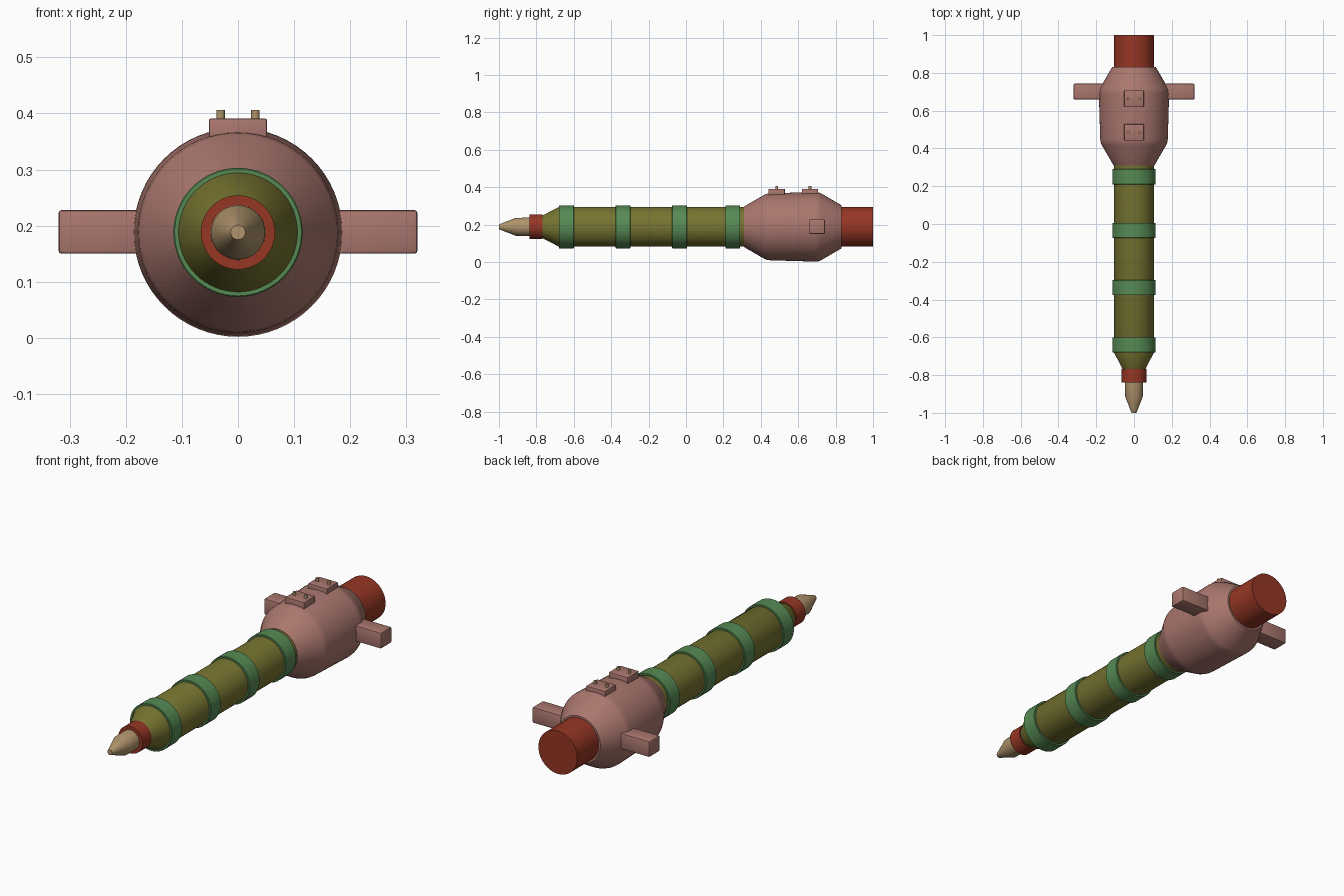
import bpy, bmesh, math

if "Cube" in bpy.data.objects:
    bpy.data.objects.remove(bpy.data.objects["Cube"])

AXIS_Z = 0.188   # height of the long axis


def srgb(r, g, b):
    f = lambda c: c / 12.92 if c <= 0.04045 else ((c + 0.055) / 1.055) ** 2.4
    return (f(r / 255), f(g / 255), f(b / 255), 1)


def material(name, rgb):
    m = bpy.data.materials.new(name)
    m.diffuse_color = srgb(*rgb)
    m.use_nodes = True
    m.node_tree.nodes["Principled BSDF"].inputs["Base Color"].default_value = m.diffuse_color
    return m


ROSE = material("dusty_rose", (170, 119, 110))
OLIVE = material("olive", (118, 115, 48))
GREEN = material("ring_green", (86, 138, 84))
RED = material("brick_red", (150, 54, 36))
TAN = material("tan", (176, 148, 108))


def finish(name, bm, mat, angle=40):
    bmesh.ops.recalc_face_normals(bm, faces=bm.faces)
    me = bpy.data.meshes.new(name)
    bm.to_mesh(me)
    bm.free()
    me.materials.append(mat)
    ob = bpy.data.objects.new(name, me)
    bpy.context.collection.objects.link(ob)
    bpy.ops.object.select_all(action='DESELECT')
    ob.select_set(True)
    bpy.context.view_layer.objects.active = ob
    bpy.ops.object.shade_smooth_by_angle(angle=math.radians(angle))
    return ob


def turned(name, profile, mat, n=64):
    """Closed solid turned around the long axis from (y, radius) points."""
    bm = bmesh.new()
    rings = [[bm.verts.new((r * math.cos(2 * math.pi * i / n), y,
                            AXIS_Z + r * math.sin(2 * math.pi * i / n)))
              for i in range(n)] for y, r in profile]
    for a, b in zip(rings, rings[1:]):
        for i in range(n):
            j = (i + 1) % n
            bm.faces.new((a[i], a[j], b[j], b[i]))
    bm.faces.new(rings[0])
    bm.faces.new(rings[-1])
    return finish(name, bm, mat)


def block(name, lo, hi, mat, bevel=0.006):
    """Box between two corners with rounded edges."""
    bm = bmesh.new()
    bmesh.ops.create_cube(bm, size=1)
    for v in bm.verts:
        v.co = [(l + h) / 2 + c * (h - l) for l, h, c in zip(lo, hi, v.co)]
    bmesh.ops.bevel(bm, geom=bm.edges[:], offset=bevel, segments=2,
                    profile=0.5, affect='EDGES')
    return finish(name, bm, mat, 30)


def peg(name, x, y, z0, z1, r, mat):
    bm = bmesh.new()
    bmesh.ops.create_cone(bm, cap_ends=True, segments=20, radius1=r, radius2=r,
                          depth=z1 - z0)
    bmesh.ops.translate(bm, verts=bm.verts, vec=(x, y, (z0 + z1) / 2))
    return finish(name, bm, mat)


# Pointed tip and its collar
turned("tip", [(-1.0, 0.013), (-0.91, 0.048), (-0.83, 0.049)], TAN)
turned("collar", [(-0.838, 0.066), (-0.768, 0.066)], RED)

# Long barrel with tapered nose
turned("barrel", [(-0.772, 0.058), (-0.68, 0.106), (0.33, 0.106)], OLIVE)

# Raised bands along the barrel
for i, y in enumerate((-0.64, -0.337, -0.034, 0.25)):
    turned(f"band_{i + 1}", [(y - 0.04, 0.113), (y - 0.038, 0.115),
                             (y + 0.038, 0.115), (y + 0.04, 0.113)], GREEN)

# Swollen grip housing and rear plug
turned("housing", [(0.31, 0.108), (0.42, 0.172), (0.434, 0.177), (0.45, 0.179),
                   (0.69, 0.186), (0.705, 0.185), (0.72, 0.180),
                   (0.832, 0.115)], ROSE)
turned("rear_plug", [(0.81, 0.106), (1.0, 0.106)], RED)

# Side handles
for side, s in (("left", -1), ("right", 1)):
    x0, x1 = sorted((s * 0.15, s * 0.32))
    block(f"{side}_handle", (x0, 0.659, 0.15), (x1, 0.743, 0.228), ROSE)

# Top plates with two pegs each
for i, y in enumerate((0.485, 0.663)):
    block(f"top_plate_{i + 1}", (-0.052, y - 0.044, 0.345),
          (0.052, y + 0.044, 0.391), ROSE, 0.004)
    for side, x in (("left", -0.031), ("right", 0.031)):
        peg(f"peg_{i + 1}_{side}", x, y, 0.38, 0.406, 0.0075, TAN)
